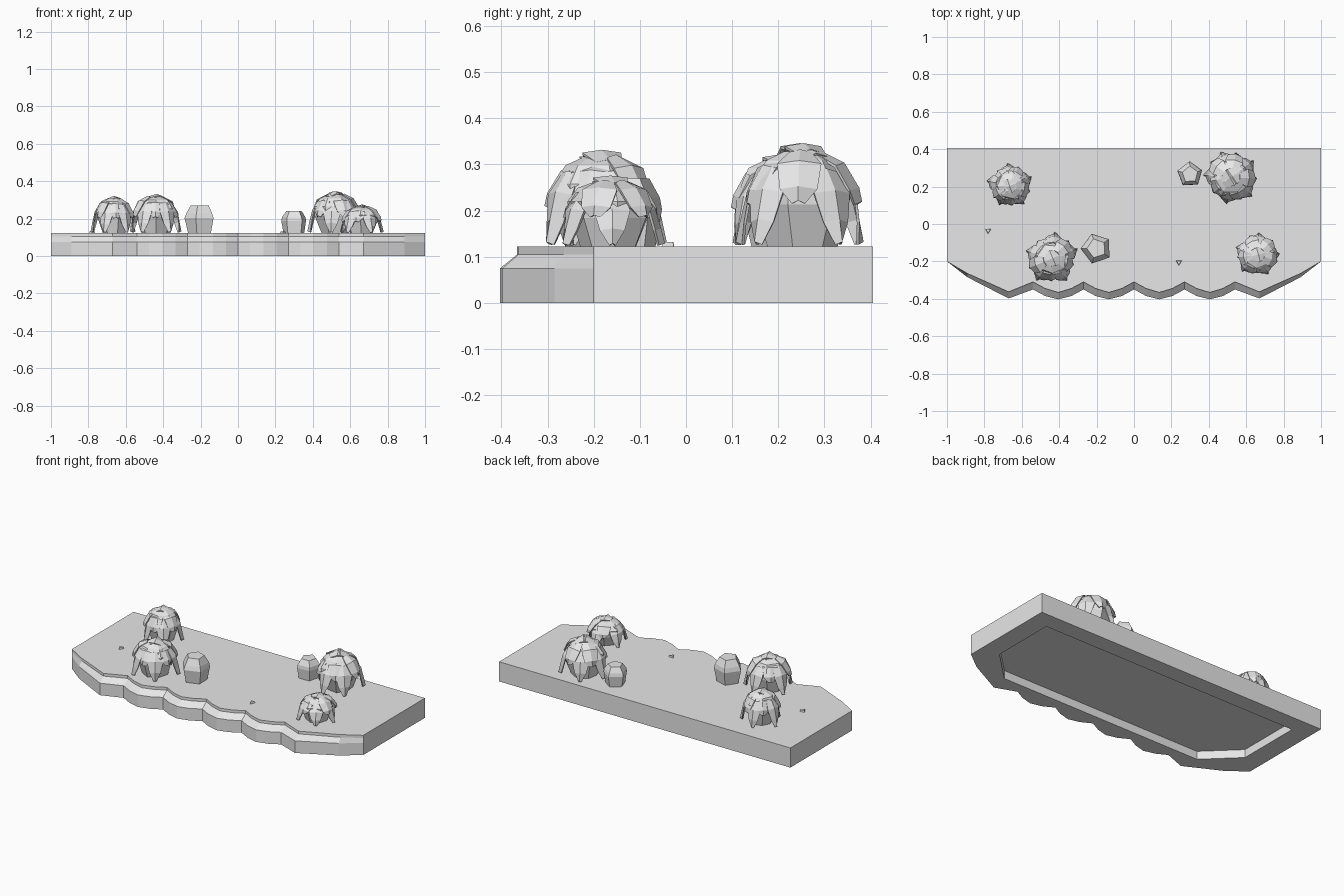
import bpy, bmesh, math, random
from mathutils import Vector, Matrix

old = bpy.data.objects.get("Cube")
if old:
    bpy.data.objects.remove(old, do_unlink=True)
random.seed(4)

stone = bpy.data.materials.new("light grey")
stone.use_nodes = True
GREY = (0.8, 0.8, 0.8, 1)
stone.diffuse_color = GREY
stone.node_tree.nodes["Principled BSDF"].inputs["Base Color"].default_value = GREY

GROUND = 0.122


def finish(bm, name):
    bmesh.ops.recalc_face_normals(bm, faces=bm.faces)
    mesh = bpy.data.meshes.new(name)
    bm.to_mesh(mesh)
    bm.free()
    mesh.materials.append(stone)
    ob = bpy.data.objects.new(name, mesh)
    bpy.context.collection.objects.link(ob)
    return ob


def loop(bm, pts, z):
    return [bm.verts.new((x, y, z)) for x, y in pts]


def bridge(bm, a, b):
    n = len(a)
    for i in range(n):
        j = (i + 1) % n
        bm.faces.new((a[i], a[j], b[j], b[i]))


def front_edge(shoulder, end_peak, cusp, side, peak):
    """Scalloped front edge, from the right end to the left end."""
    half = [(-1, -0.2), (-0.89, shoulder), (-0.67, end_peak), (-0.54, cusp)]
    for c in (-0.405, -0.135):
        half += [(c - 0.07, side), (c, peak), (c + 0.07, side), (c + 0.135, cusp)]
    return half + [(-x, y) for x, y in reversed(half[:-1])]


# Ground slab with scalloped, chamfered front and a recess underneath
back = [(1, 0.405), (-1, 0.405)]
outer = front_edge(-0.285, -0.398, -0.35, -0.385, -0.403) + back
inner = front_edge(-0.265, -0.363, -0.31, -0.345, -0.366) + back
bm = bmesh.new()
rings = [loop(bm, outer, 0), loop(bm, outer, 0.075),
         loop(bm, inner, 0.105), loop(bm, inner, GROUND)]
for a, b in zip(rings, rings[1:]):
    bridge(bm, a, b)
bm.faces.new(rings[-1])
recess = [(-0.88, 0.3), (-0.88, -0.1), (-0.69, -0.285),
          (0.69, -0.285), (0.88, -0.1), (0.88, 0.3)]
rim, floor = loop(bm, recess, 0), loop(bm, recess, 0.05)
bridge(bm, rim, floor)
bm.faces.new(floor)
edges = [bm.edges.get((r[i - 1], r[i])) for r in (rings[0], rim) for i in range(len(r))]
bmesh.ops.triangle_fill(bm, edges=edges, use_beauty=True, normal=(0, 0, -1))
finish(bm, "ground_slab")


def lathe(name, x, y, sides, rows, turn=0, jitter=0):
    """Faceted solid from (radius, height) rows, standing on the ground."""
    bm = bmesh.new()
    loops = []
    for r, z in rows:
        ring = []
        for i in range(sides):
            a = turn + math.tau * i / sides
            q = r * (1 + random.uniform(-jitter, jitter))
            ring.append((x + q * math.cos(a), y + q * math.sin(a)))
        loops.append(loop(bm, ring, GROUND + z))
    for a, b in zip(loops, loops[1:]):
        bridge(bm, a, b)
    bm.faces.new(loops[0])
    bm.faces.new(loops[-1])
    return finish(bm, name)


# Five-sided boulders and tiny pebbles
for side, x, y, r, h, turn in (("right", -0.2, -0.13, 0.083, 0.148, 1.9),
                               ("left", 0.3, 0.265, 0.07, 0.118, 0.35)):
    lathe("boulder_" + side, x, y, 5, [(r * 0.83, 0), (r, h * 0.55), (r * 0.93, h * 0.72),
                                       (r * 0.62, h)], turn, 0.04)
for side, x, y in (("right", -0.78, -0.035), ("left", 0.24, -0.205)):
    lathe("pebble_" + side, x, y, 3, [(0.018, 0), (0.014, 0.01)], 0.5)


def leaf(bm, rows, matrix):
    """Folded leaf: (reach, height, half width) rows with a raised middle rib."""
    grid = []
    for r, z, w in rows:
        row = [(r * 0.9, -w, z - 0.03), (r, 0, z), (r * 0.9, w, z - 0.03)]
        grid.append([bm.verts.new(matrix @ Vector(p)) for p in row])
    for a, b in zip(grid, grid[1:]):
        for i in range(2):
            bm.faces.new((a[i], a[i + 1], b[i + 1], b[i]))


def bush(name, x, y, r, h):
    # Solid faceted heart, narrow at the foot
    turn = random.uniform(0, 1)
    lathe(name + "_heart", x, y, 7, [(r * 0.58, 0), (r * 0.82, h * 0.42), (r * 0.84, h * 0.66),
                                     (r * 0.62, h * 0.86), (r * 0.3, h * 0.95)], turn, 0.06)
    # Drooping outer leaves, shorter upper leaves and a crown
    droop = [(0.7, 0.8, 0.26), (0.94, 0.58, 0.36), (1.06, 0.28, 0.24), (1.14, 0.05, 0.05)]
    upper = [(0.35, 0.96, 0.18), (0.72, 0.85, 0.36), (0.97, 0.6, 0.3), (1.02, 0.46, 0.1)]
    crown = [(-0.3, 0.96, 0.18), (0.05, 1.02, 0.36), (0.42, 0.92, 0.24)]
    bm = bmesh.new()
    for count, rows, start in ((5, droop, turn), (5, upper, turn + 0.63), (2, crown, turn)):
        for i in range(count):
            a = start + math.tau * i / count + random.uniform(-0.15, 0.15)
            s = random.uniform(0.93, 1.02)
            m = (Matrix.Translation((x, y, GROUND)) @ Matrix.Rotation(a, 4, 'Z')
                 @ Matrix.Diagonal((r * s, r, h * min(s, 1), 1)))
            leaf(bm, rows, m)
    ob = finish(bm, name + "_leaves")
    solid = ob.modifiers.new("thickness", 'SOLIDIFY')
    solid.thickness = 0.006
    solid.offset = 0


bush("back_right_bush", -0.66, 0.205, 0.11, 0.198)
bush("front_right_bush", -0.44, -0.185, 0.125, 0.205)
bush("back_left_bush", 0.52, 0.25, 0.132, 0.217)
bush("front_left_bush", 0.66, -0.165, 0.108, 0.148)
